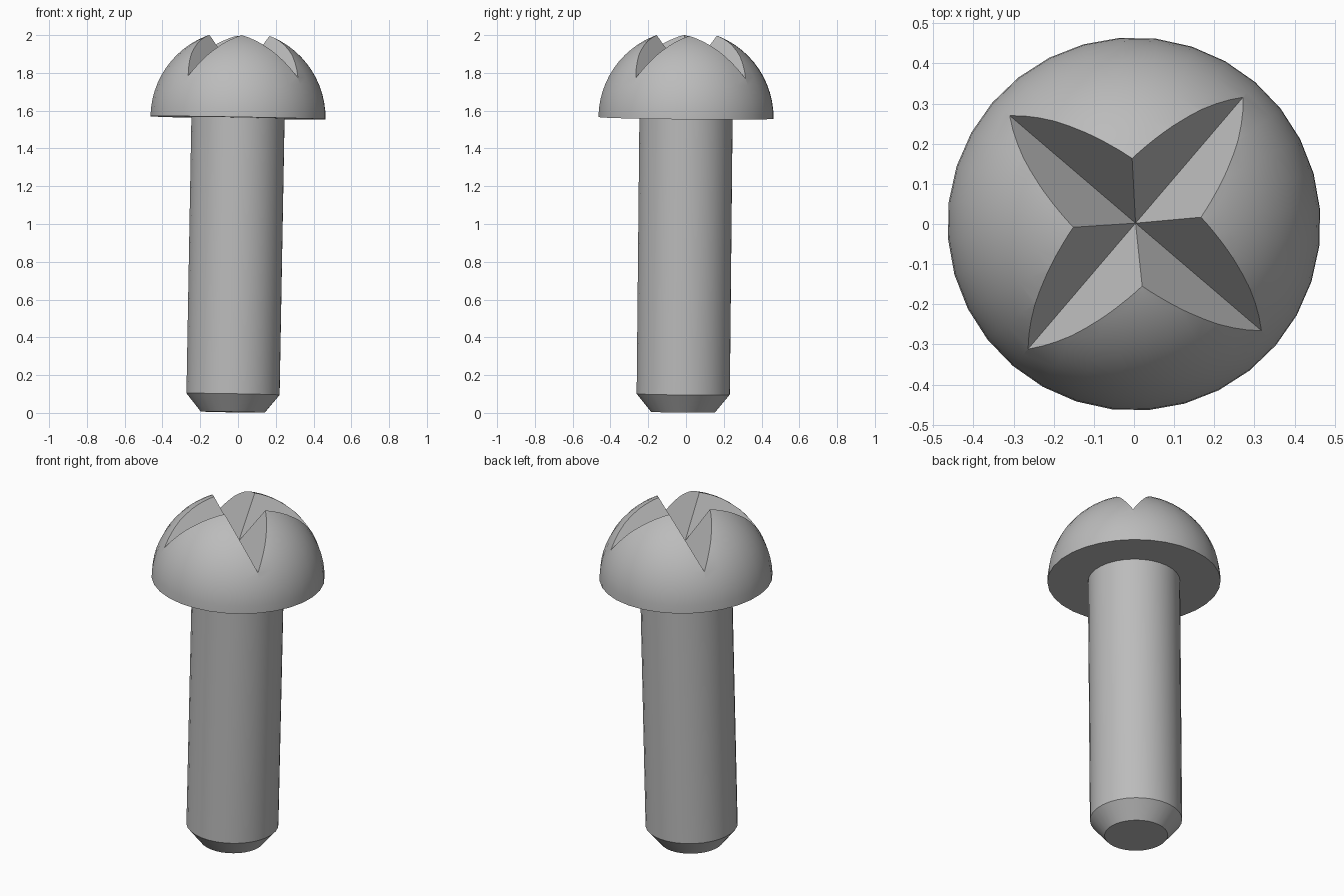
import bpy, bmesh, math
from mathutils import Matrix, Vector

if "Cube" in bpy.data.objects:
    bpy.data.objects.remove(bpy.data.objects["Cube"], do_unlink=True)

SIDES = 32
HEAD_R = 0.465
SHAFT_R = 0.2475
LENGTH = 1.558
FLOOR = 0.215        # height of the slot floor above the underside of the head
SLOPE = 0.51         # half width of a slot per unit of depth

# Slightly leaning placement; the local origin is the centre of the head's underside
axis = Vector((0.018, 0.01, 1)).normalized()
lean = Vector((0, 0, 1)).rotation_difference(axis).to_matrix().to_4x4()
place = Matrix.Translation((0, 0, 1.562)) @ lean @ Matrix.Rotation(math.radians(4.5), 4, 'Z')

steel = bpy.data.materials.new("grey_steel")
steel.use_nodes = True
steel.diffuse_color = (0.5, 0.5, 0.5, 1)
steel.node_tree.nodes["Principled BSDF"].inputs["Base Color"].default_value = (0.5, 0.5, 0.5, 1)


def make_object(name, bm):
    bmesh.ops.recalc_face_normals(bm, faces=bm.faces)
    mesh = bpy.data.meshes.new(name)
    bm.to_mesh(mesh)
    bm.free()
    mesh.materials.append(steel)
    obj = bpy.data.objects.new(name, mesh)
    bpy.context.collection.objects.link(obj)
    obj.matrix_world = place
    return obj


def lathe(name, profile):
    """Revolve (radius, height) points that start and end on the axis."""
    bm = bmesh.new()
    verts = [bm.verts.new((r, 0, z)) for r, z in profile]
    edges = [bm.edges.new(pair) for pair in zip(verts, verts[1:])]
    bmesh.ops.spin(bm, geom=verts + edges, cent=(0, 0, 0), axis=(0, 0, 1),
                   angle=math.tau, steps=SIDES, use_merge=True)
    bmesh.ops.remove_doubles(bm, verts=bm.verts, dist=1e-5)
    return make_object(name, bm)


def slot_cutter(name, angle):
    """Long V-shaped prism lying across the head."""
    bm = bmesh.new()
    top = 0.6
    half = SLOPE * (top - FLOOR)
    ends = [[bm.verts.new((x, y, z)) for y, z in ((0, FLOOR), (half, top), (-half, top))]
            for x in (-0.7, 0.7)]
    for end in ends:
        bm.faces.new(end)
    for i in range(3):
        j = (i + 1) % 3
        bm.faces.new((ends[0][i], ends[0][j], ends[1][j], ends[1][i]))
    bmesh.ops.rotate(bm, verts=bm.verts, matrix=Matrix.Rotation(math.radians(angle), 3, 'Z'))
    cutter = make_object(name, bm)
    cutter.hide_render = True
    return cutter


def smooth(obj):
    bpy.ops.object.select_all(action='DESELECT')
    obj.select_set(True)
    bpy.context.view_layer.objects.active = obj
    bpy.ops.object.shade_smooth_by_angle(angle=math.radians(30))


# Domed head
rings = 16
dome = [(HEAD_R * math.cos(a), HEAD_R * math.sin(a))
        for a in (math.pi / 2 * i / rings for i in range(rings))]
head = lathe("head", [(0, 0)] + dome + [(0, HEAD_R)])

# Crossed slots cut into the head
for angle in (45, 135):
    cutter = slot_cutter("slot_cutter", angle)
    cut = head.modifiers.new("slot", 'BOOLEAN')
    cut.operation = 'DIFFERENCE'
    cut.solver = 'EXACT'
    cut.object = cutter
    bpy.context.view_layer.objects.active = head
    head.select_set(True)
    bpy.ops.object.modifier_apply(modifier=cut.name)
    bpy.data.objects.remove(cutter, do_unlink=True)
smooth(head)

# Shaft with a chamfered end, running a little way into the head
shaft = lathe("shaft", [(0, -LENGTH), (0.17, -LENGTH), (SHAFT_R, 0.095 - LENGTH),
                        (SHAFT_R, 0.05), (0, 0.05)])
smooth(shaft)
